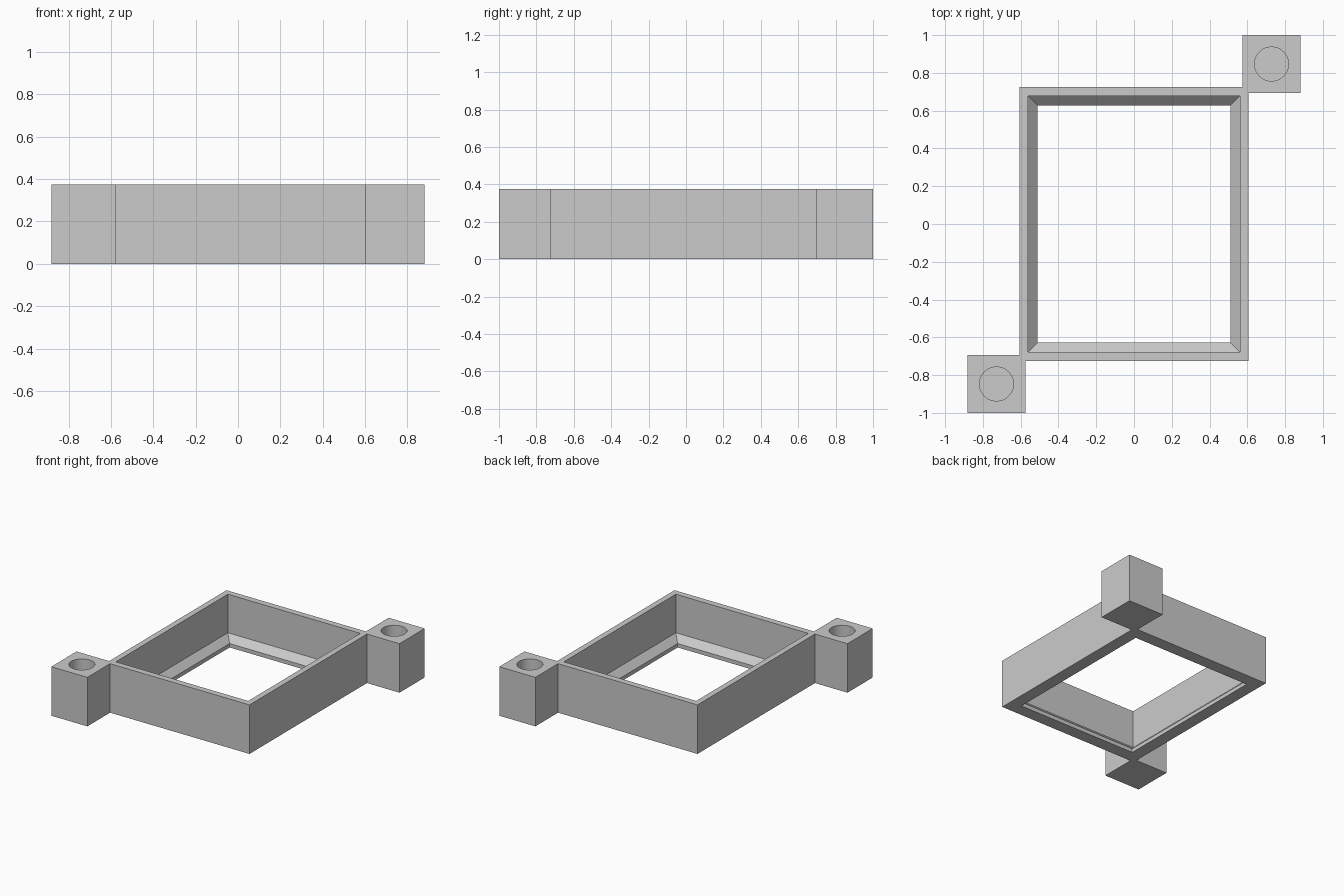
import bpy, bmesh
from math import radians

cube = bpy.data.objects.get("Cube")
if cube:
    bpy.data.objects.remove(cube, do_unlink=True)

HEIGHT = 0.375
LUG_X, LUG_Y, LUG_SIZE = 0.728, 0.847, 0.305
HOLE_RADIUS, HOLE_FLOOR = 0.09, 0.075

grey = bpy.data.materials.new("plain grey")
grey.use_nodes = True
colour = (0.6, 0.6, 0.6, 1)
grey.diffuse_color = colour
grey.node_tree.nodes["Principled BSDF"].inputs["Base Color"].default_value = colour


def make_object(name, bm):
    bmesh.ops.recalc_face_normals(bm, faces=bm.faces)
    mesh = bpy.data.meshes.new(name)
    bm.to_mesh(mesh)
    bm.free()
    mesh.materials.append(grey)
    obj = bpy.data.objects.new(name, mesh)
    bpy.context.collection.objects.link(obj)
    return obj


def apply_boolean(target, helper, operation):
    """Combine helper into target, then discard the helper."""
    helper.hide_render = True
    mod = target.modifiers.new(operation.lower(), 'BOOLEAN')
    mod.object, mod.operation, mod.solver = helper, operation, 'EXACT'
    bpy.context.view_layer.objects.active = target
    bpy.ops.object.modifier_apply(modifier=mod.name)
    bpy.data.objects.remove(helper, do_unlink=True)


# Rectangular wall with a chamfered inner ledge: (half width, half depth, height)
profile = [(0.605, 0.725, 0), (0.605, 0.725, HEIGHT), (0.56, 0.677, HEIGHT),
           (0.56, 0.677, 0.08), (0.51, 0.627, 0.03), (0.51, 0.627, 0)]
bm = bmesh.new()
rings = [[bm.verts.new((sx * x, sy * y, z))
          for sx, sy in ((-1, -1), (1, -1), (1, 1), (-1, 1))]
         for x, y, z in profile]
for a, b in zip(rings, rings[1:] + rings[:1]):
    for i in range(4):
        j = (i + 1) % 4
        bm.faces.new((a[i], a[j], b[j], b[i]))
frame = make_object("frame_with_corner_lugs", bm)

# Square lugs on two opposite corners, each with a blind round hole
for side in (-1, 1):
    bm = bmesh.new()
    bmesh.ops.create_cube(bm, size=1)
    bmesh.ops.scale(bm, vec=(LUG_SIZE, LUG_SIZE, HEIGHT), verts=bm.verts)
    bmesh.ops.translate(bm, vec=(side * LUG_X, side * LUG_Y, HEIGHT / 2), verts=bm.verts)
    apply_boolean(frame, make_object("corner_lug", bm), 'UNION')

    bm = bmesh.new()
    bmesh.ops.create_cone(bm, cap_ends=True, segments=48, radius1=HOLE_RADIUS,
                          radius2=HOLE_RADIUS, depth=HEIGHT)
    bmesh.ops.translate(bm, vec=(side * LUG_X, side * LUG_Y, HOLE_FLOOR + HEIGHT / 2),
                        verts=bm.verts)
    apply_boolean(frame, make_object("hole_cutter", bm), 'DIFFERENCE')

# Smooth hole walls, crisp edges elsewhere
bpy.ops.object.select_all(action='DESELECT')
frame.select_set(True)
bpy.context.view_layer.objects.active = frame
bpy.ops.object.shade_smooth_by_angle(angle=radians(30))
